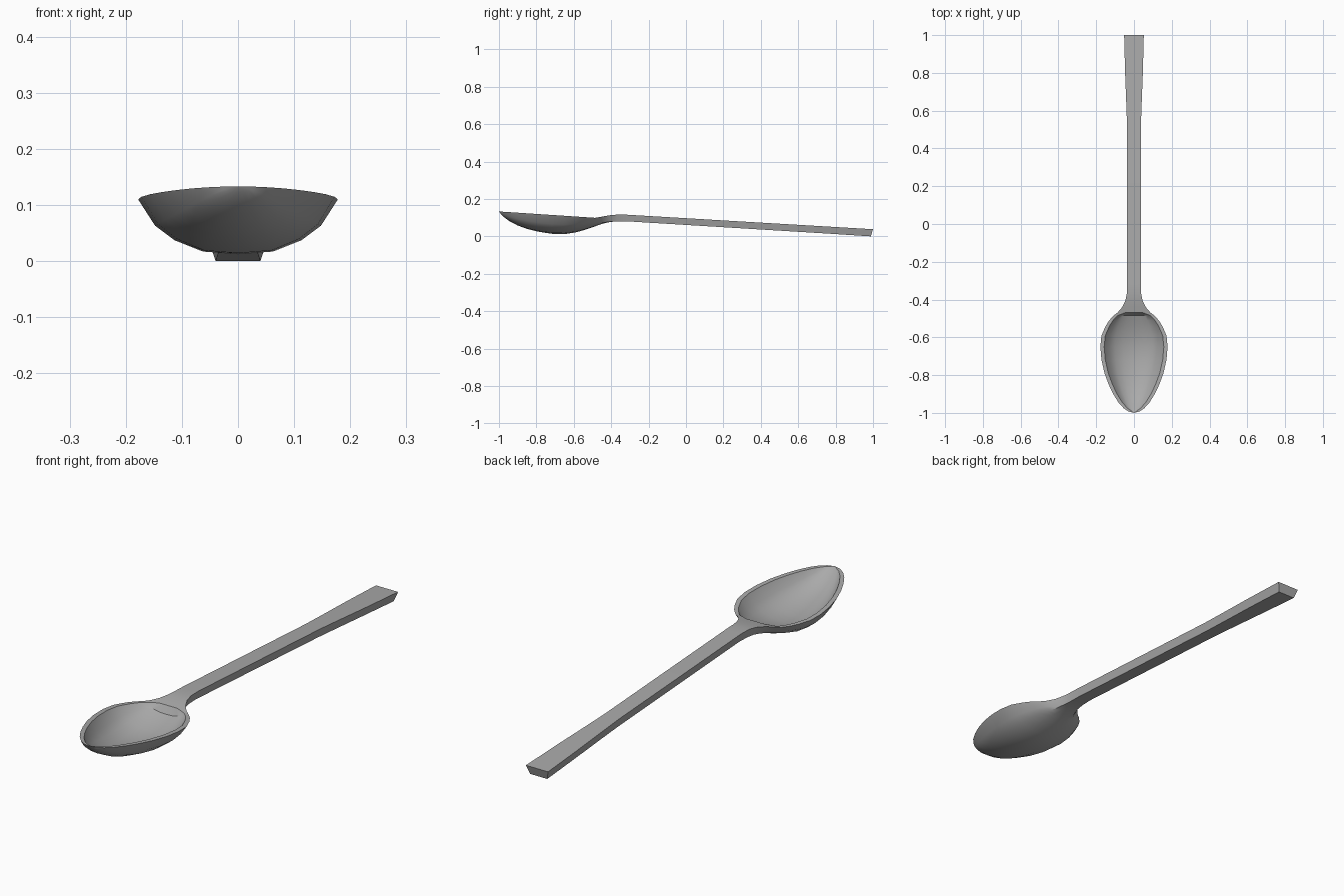
import bpy, bmesh, math

cube = bpy.data.objects.get("Cube")
if cube:
    bpy.data.objects.remove(cube, do_unlink=True)

# Plain grey metal
metal = bpy.data.materials.new("grey metal")
metal.use_nodes = True
GREY = (0.4, 0.4, 0.4, 1)
metal.diffuse_color = GREY
metal.node_tree.nodes["Principled BSDF"].inputs["Base Color"].default_value = GREY

# Half cross-sections as (width, depth) fractions, from rim to centre
BOWL = [(1, 0), (.83, .48), (.635, .745), (.35, .95), (0, 1)]
HANDLE = [(1, 0), (.885, .5), (.77, 1), (.4, 1), (0, 1)]

# Bowl: y, half width, underside z
BOWL_ROWS = [(-1, 0, .133), (-.992, .03, .122), (-.975, .055, .104),
             (-.945, .082, .082), (-.9, .11, .058), (-.85, .134, .04),
             (-.79, .156, .025), (-.72, .172, .014), (-.65, .178, .012),
             (-.59, .172, .021), (-.54, .15, .035), (-.51, .131, .045),
             (-.485, .108, .054)]
# Neck: y, half width, top z, underside z, blend towards the handle section
NECK_ROWS = [(-.468, .086, .102, .06, .25), (-.44, .062, .107, .069, .5),
             (-.405, .045, .113, .077, .85), (-.37, .038, .116, .08, 1)]
# Handle: y, half width
HANDLE_ROWS = [(-.32, .036), (.5, .036), (.62, .04), (.8, .047), (1, .052)]

RIM_WIDTH, WALL = .02, .018


def section(y, w, top, under, inner_w, floor, blend, slant=0):
    """Closed ring: underside from one rim to the other, then the inside back."""
    outer = [((1 - blend) * a[0] + blend * b[0], (1 - blend) * a[1] + blend * b[1])
             for a, b in zip(BOWL, HANDLE)]

    def mirrored(half):
        return half + [(-u, d) for u, d in reversed(half[:-1])]

    ring = [(u * w, y - slant * d, top + (under - top) * d) for u, d in mirrored(outer)]
    return ring + [(-u * inner_w, y, top + (floor - top) * d) for u, d in mirrored(BOWL)]


# Hollow bowl with a sloping flat rim
sections = []
for y, w, under in BOWL_ROWS:
    rim = .133 - .066 * (y + 1)
    sections.append(section(y, w, rim, under, max(0, w - RIM_WIDTH),
                            min(rim, under + WALL), 0))
# Solid neck
for y, w, top, under, blend in NECK_ROWS:
    sections.append(section(y, w, top, under, w / 2, top, blend))
# Straight sloping handle with a slanted end
for y, w in HANDLE_ROWS:
    top, under = .038 + .059 * (1 - y), .061 * (1 - y)
    sections.append(section(y, w, top, under, w / 2, top, 1, .012 if y == 1 else 0))

# Bowl, neck and handle lofted as one continuous body
bm = bmesh.new()
rings = [[bm.verts.new(p) for p in s] for s in sections]
for a, b in zip(rings, rings[1:]):
    n = len(a)
    for i in range(n):
        j = (i + 1) % n
        bm.faces.new((a[i], a[j], b[j], b[i]))
bm.faces.new(rings[-1])
bmesh.ops.remove_doubles(bm, verts=bm.verts, dist=1e-5)
bmesh.ops.recalc_face_normals(bm, faces=bm.faces)
mesh = bpy.data.meshes.new("spoon_body")
bm.to_mesh(mesh)
bm.free()
mesh.materials.append(metal)
spoon = bpy.data.objects.new("spoon_body", mesh)
bpy.context.collection.objects.link(spoon)

# Smooth bowl, crisp rim and handle edges
bpy.ops.object.select_all(action='DESELECT')
spoon.select_set(True)
bpy.context.view_layer.objects.active = spoon
bpy.ops.object.shade_smooth_by_angle(angle=math.radians(32))
